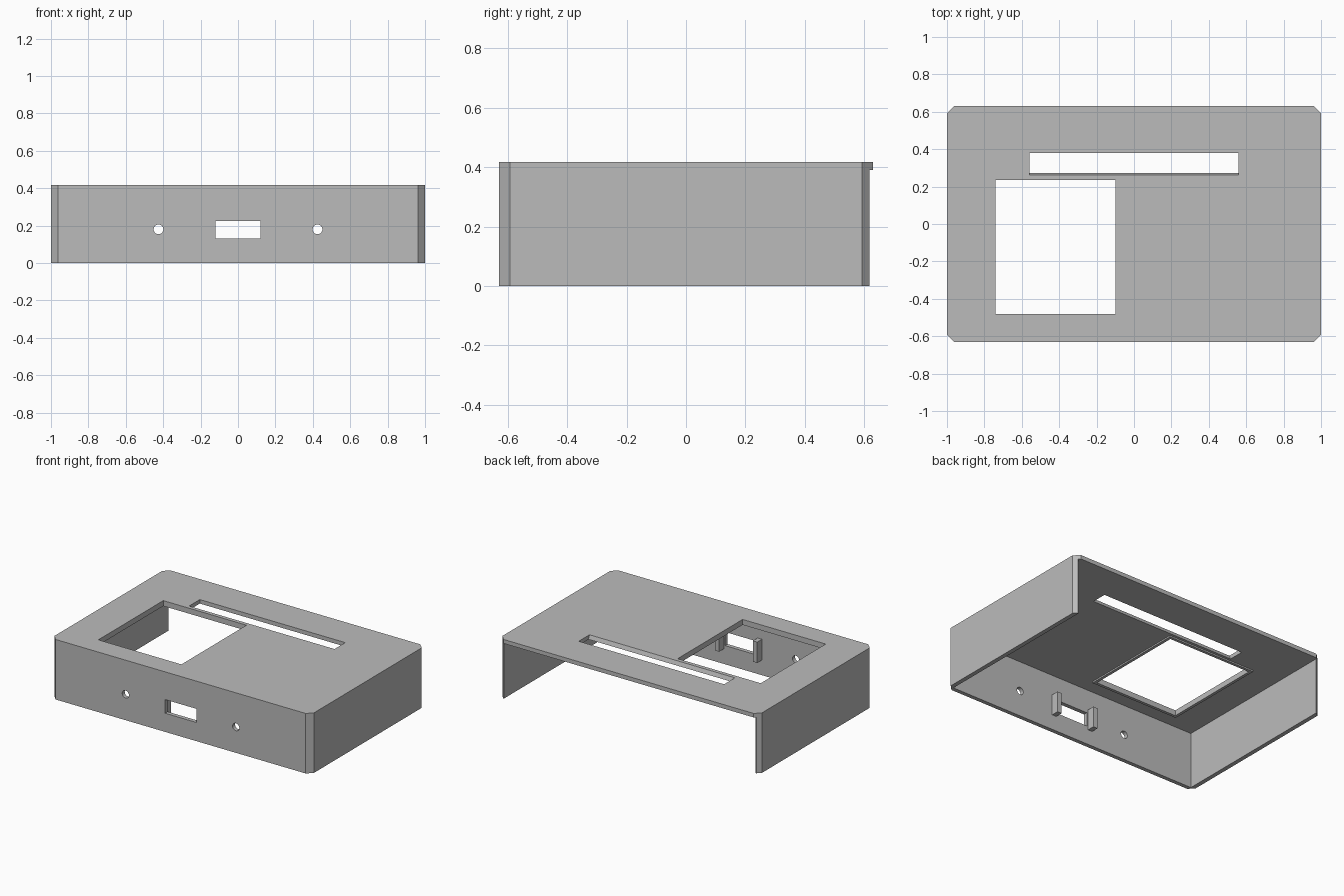
import bpy, bmesh, math
from mathutils import Vector

if "Cube" in bpy.data.objects:
    bpy.data.objects.remove(bpy.data.objects["Cube"])

grey = bpy.data.materials.new("plain grey")
grey.diffuse_color = (0.5, 0.5, 0.5, 1)
grey.use_nodes = True
grey.node_tree.nodes["Principled BSDF"].inputs["Base Color"].default_value = grey.diffuse_color


def prism(name, points, direction):
    """Extrude a closed polygon of 3D points along a direction."""
    bm = bmesh.new()
    face = bm.faces.new([bm.verts.new(p) for p in points])
    ext = bmesh.ops.extrude_face_region(bm, geom=[face])
    verts = [g for g in ext["geom"] if isinstance(g, bmesh.types.BMVert)]
    bmesh.ops.translate(bm, verts=verts, vec=Vector(direction))
    bmesh.ops.recalc_face_normals(bm, faces=bm.faces)
    mesh = bpy.data.meshes.new(name)
    bm.to_mesh(mesh)
    bm.free()
    mesh.materials.append(grey)
    ob = bpy.data.objects.new(name, mesh)
    bpy.context.collection.objects.link(ob)
    return ob


def box(name, x0, x1, y0, y1, z0, z1):
    return prism(name, [(x0, y0, z0), (x1, y0, z0), (x1, y1, z0), (x0, y1, z0)],
                 (0, 0, z1 - z0))


def cut(ob, cutter):
    mod = ob.modifiers.new("cut", "BOOLEAN")
    mod.operation, mod.solver, mod.object = "DIFFERENCE", "EXACT", cutter
    bpy.context.view_layer.objects.active = ob
    bpy.ops.object.modifier_apply(modifier=mod.name)
    bpy.data.objects.remove(cutter, do_unlink=True)


W, D, H, C = 1.0, 0.63, 0.418, 0.037   # half width, half depth, height, chamfer
UNDER = H - 0.028                      # underside of the top plate
WIN = (-0.74, -0.10, -0.48, 0.235)     # display window

# Case: chamfered block, hollowed from below and open at the back
quarter = [(W, D - C), (W - C, D)]
outline = (quarter + [(-x, y) for x, y in reversed(quarter)]
           + [(-x, -y) for x, y in quarter] + [(x, -y) for x, y in reversed(quarter)])
case = prism("case", [(x, y, 0) for x, y in outline], (0, 0, H))
cut(case, box("cavity", -0.97, 0.97, -0.602, 0.8, -0.2, UNDER))
cut(case, box("back_trim", -1.2, 1.2, 0.618, 0.8, -0.2, UNDER))

# Window and slot with a slanted front edge in the top plate
cut(case, box("window", *WIN, 0.3, 0.6))
cut(case, prism("slot", [(-0.56, 0.273, UNDER - 0.02), (-0.56, 0.273, UNDER),
                         (-0.56, 0.262, H), (-0.56, 0.262, H + 0.05),
                         (-0.56, 0.38, H + 0.05), (-0.56, 0.38, UNDER - 0.02)],
                (1.12, 0, 0)))

# Connector opening and two round holes in the front wall
cut(case, box("port", -0.12, 0.12, -0.8, -0.5, 0.13, 0.225))
for s in (-1, 1):
    ring = [(s * 0.425 + 0.026 * math.cos(a), -0.8, 0.18 + 0.026 * math.sin(a))
            for a in (math.tau * i / 32 for i in range(32))]
    cut(case, prism("hole", ring, (0, 0.3, 0)))

# Shallow rim under the window
x0, x1, y0, y1 = WIN
rim = box("window_rim", x0 - 0.02, x1 + 0.02, y0 - 0.02, y1 + 0.02, UNDER - 0.01, UNDER)
cut(rim, box("rim_opening", *WIN, 0.3, 0.6))

# Posts beside the connector opening, inside the front wall
for s, side in ((-1, "left"), (1, "right")):
    xs = sorted((s * 0.13, s * 0.163))
    box(side + "_post", *xs, -0.604, -0.55, 0.105, 0.25)
